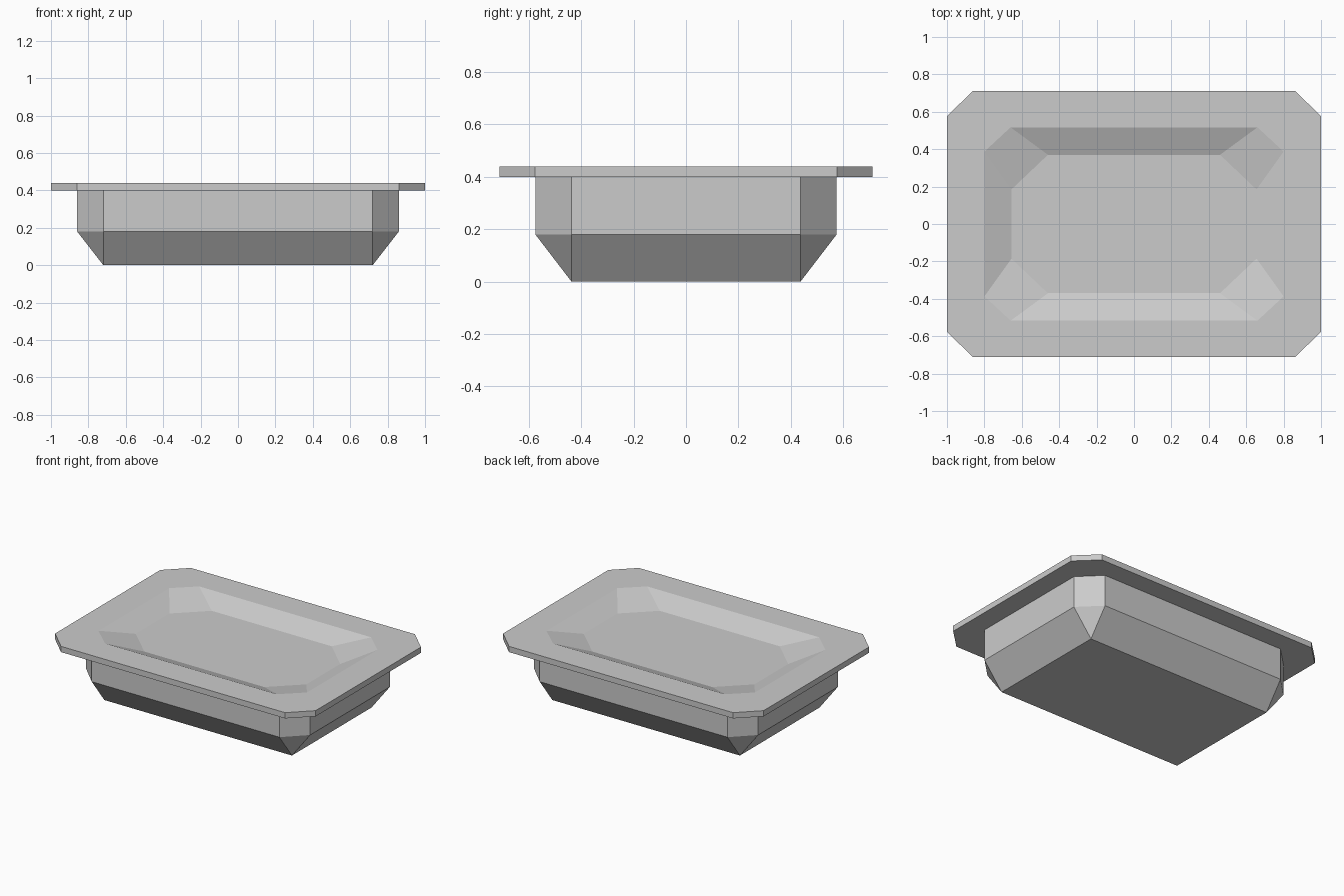
import bpy, bmesh

if "Cube" in bpy.data.objects:
    bpy.data.objects.remove(bpy.data.objects["Cube"])


def octagon(bm, hx, hy, cx, cy, z):
    """Ring of eight vertices: rectangle of half size hx, hy with cut corners."""
    pts = [(hx, -hy + cy), (hx, hy - cy), (hx - cx, hy), (-hx + cx, hy),
           (-hx, hy - cy), (-hx, -hy + cy), (-hx + cx, -hy), (hx - cx, -hy)]
    return [bm.verts.new((x, y, z)) for x, y in pts]


def lofted(name, rings):
    """Closed solid skinned through a stack of octagon rings."""
    bm = bmesh.new()
    loops = [octagon(bm, *r) for r in rings]
    for a, b in zip(loops, loops[1:]):
        for i in range(8):
            j = (i + 1) % 8
            bm.faces.new((a[i], a[j], b[j], b[i]))
    bm.faces.new(loops[0][::-1])
    bm.faces.new(loops[-1])
    # Uncut corners collapse to single points
    bmesh.ops.remove_doubles(bm, verts=bm.verts, dist=1e-4)
    bmesh.ops.recalc_face_normals(bm, faces=bm.faces)
    mesh = bpy.data.meshes.new(name)
    bm.to_mesh(mesh)
    bm.free()
    obj = bpy.data.objects.new(name, mesh)
    bpy.context.collection.objects.link(obj)
    return obj


# Tray: tapered base, upright walls, overhanging rim and shallow recess on top
lofted("tray", [
    (0.72, 0.437, 0.0, 0.0, 0.0),        # rectangular foot
    (0.86, 0.575, 0.14, 0.138, 0.18),    # lower edge of walls
    (0.86, 0.575, 0.14, 0.138, 0.40),    # walls meet the rim
    (1.00, 0.712, 0.14, 0.135, 0.40),    # rim underside
    (1.00, 0.712, 0.14, 0.135, 0.44),    # rim top
    (0.80, 0.517, 0.14, 0.13, 0.44),     # recess edge
    (0.655, 0.37, 0.195, 0.185, 0.38),   # recess floor
])
